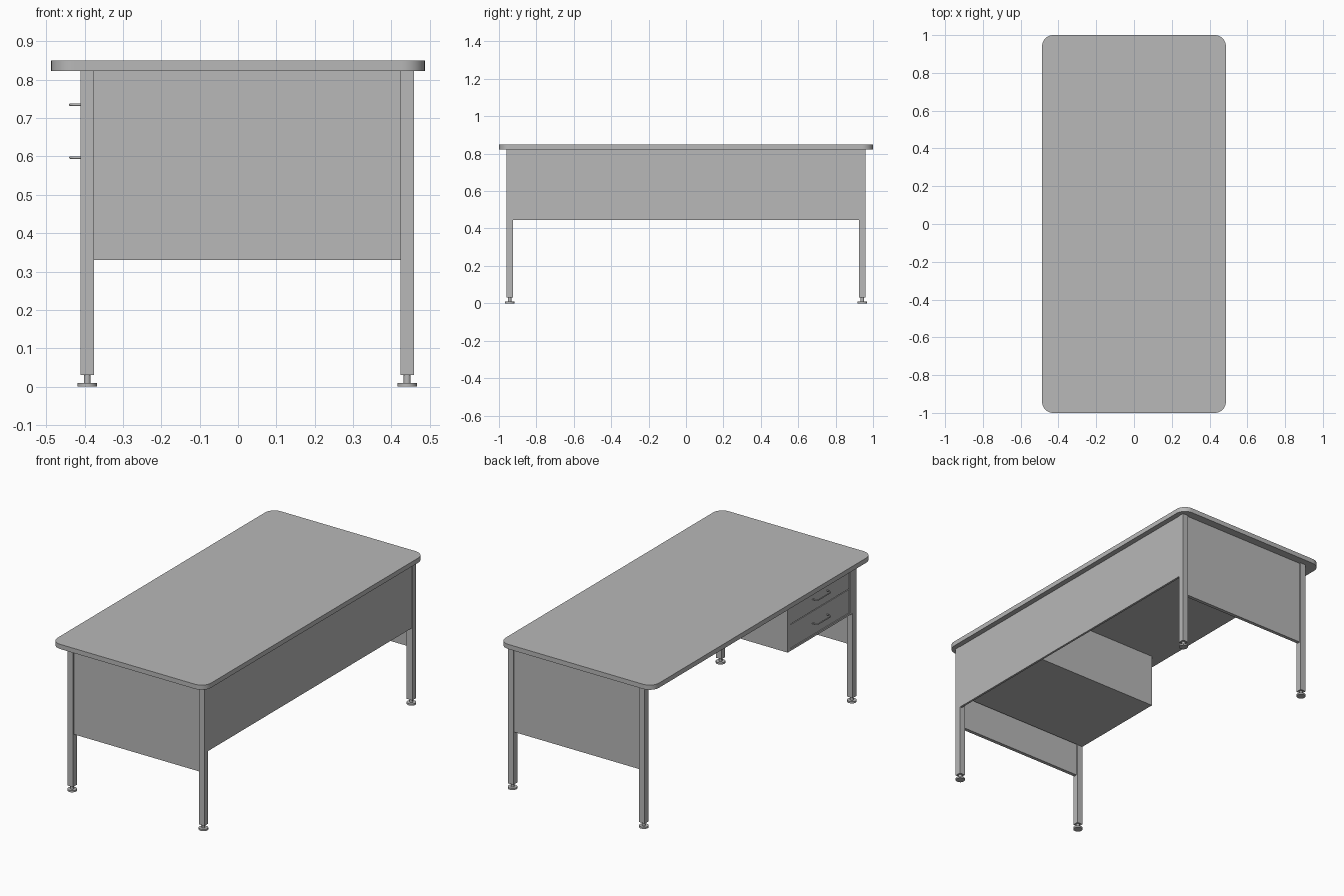
import bpy
import bmesh
import math
from mathutils import Vector

if "Cube" in bpy.data.objects:
    bpy.data.objects.remove(bpy.data.objects["Cube"], do_unlink=True)

grey = bpy.data.materials.new("desk_grey")
grey.use_nodes = True
colour = (0.48, 0.48, 0.48, 1)
grey.diffuse_color = colour
grey.node_tree.nodes["Principled BSDF"].inputs["Base Color"].default_value = colour


def finish(bm, name, smooth=False):
    """Turn a bmesh into a named grey object."""
    bmesh.ops.recalc_face_normals(bm, faces=bm.faces)
    mesh = bpy.data.meshes.new(name)
    bm.to_mesh(mesh)
    bm.free()
    mesh.materials.append(grey)
    obj = bpy.data.objects.new(name, mesh)
    bpy.context.collection.objects.link(obj)
    if smooth:
        bpy.ops.object.select_all(action='DESELECT')
        obj.select_set(True)
        bpy.context.view_layer.objects.active = obj
        bpy.ops.object.shade_smooth_by_angle(angle=math.radians(35))
    return obj


def add_box(bm, low, high):
    low, high = Vector(low), Vector(high)
    verts = bmesh.ops.create_cube(bm, size=1)["verts"]
    for v in verts:
        v.co = (low + high) / 2 + v.co * (high - low)


def box(name, low, high):
    bm = bmesh.new()
    add_box(bm, low, high)
    return finish(bm, name)


def add_cylinder(bm, x, y, radius, z0, z1):
    verts = bmesh.ops.create_cone(bm, cap_ends=True, segments=24, radius1=radius,
                                  radius2=radius, depth=z1 - z0)["verts"]
    bmesh.ops.translate(bm, verts=verts, vec=(x, y, (z0 + z1) / 2))


# Tabletop with rounded corners
TOP_Z, UNDER_Z = 0.85, 0.823
bm = bmesh.new()
add_box(bm, (-0.487, -1, UNDER_Z), (0.487, 1, TOP_Z))
uprights = [e for e in bm.edges if abs(e.verts[0].co.z - e.verts[1].co.z) > 0.01]
bmesh.ops.bevel(bm, geom=uprights, offset=0.06, segments=10, profile=0.5, affect='EDGES')
finish(bm, "tabletop", smooth=True)

# Square legs with levelling feet
HALF = 0.0175
LEG_X = {"right": -0.393, "left": 0.441}
LEG_Y = {"front": -0.943, "back": 0.943}
for side, x in LEG_X.items():
    for end, y in LEG_Y.items():
        box(f"{end}_{side}_leg", (x - HALF, y - HALF, 0.03), (x + HALF, y + HALF, UNDER_Z))
        bm = bmesh.new()
        add_cylinder(bm, x, y, 0.025, 0, 0.01)
        add_cylinder(bm, x, y, 0.009, 0.01, 0.03)
        finish(bm, f"{end}_{side}_foot", smooth=True)

# End panels between each pair of legs
inner_low, inner_high = LEG_X["right"] + HALF, LEG_X["left"] - HALF
for end, y in LEG_Y.items():
    box(f"{end}_panel", (inner_low, y - 0.01, 0.33), (inner_high, y + 0.01, UNDER_Z))

# Long modesty panel
outer = LEG_X["left"] + HALF - 0.002
leg_inside = LEG_Y["back"] - HALF
box("modesty_panel", (outer - 0.012, -leg_inside, 0.445), (outer, leg_inside, UNDER_Z))

# Drawer cabinet: sides, floor, divider and back make an open case
FRONT_X, BACK_X = -0.41, outer - 0.012
Y0, Y1, FLOOR = -0.925, -0.337, 0.516
WALL = 0.024
bm = bmesh.new()
for y in (Y0, Y1 - WALL):
    add_box(bm, (FRONT_X, y, FLOOR), (BACK_X, y + WALL, UNDER_Z))
add_box(bm, (FRONT_X, Y0 + WALL, FLOOR), (BACK_X, Y1 - WALL, FLOOR + 0.012))
add_box(bm, (FRONT_X, Y0 + WALL, UNDER_Z - 0.012), (BACK_X, Y1 - WALL, UNDER_Z))
add_box(bm, (BACK_X - 0.012, Y0 + WALL, FLOOR + 0.012), (BACK_X, Y1 - WALL, UNDER_Z - 0.012))
finish(bm, "drawer_cabinet")

# Drawers with bent wire pulls
mid_y = (Y0 + Y1) / 2
for name, z0, z1, pull_z in (("lower", 0.53, 0.664, 0.597), ("upper", 0.668, 0.809, 0.735)):
    box(f"{name}_drawer", (FRONT_X + 0.003, Y0 + WALL + 0.002, z0),
        (BACK_X - 0.03, Y1 - WALL - 0.002, z1))
    curve = bpy.data.curves.new(f"{name}_pull", 'CURVE')
    curve.dimensions = '3D'
    curve.bevel_depth = 0.0035
    curve.bevel_resolution = 2
    curve.use_fill_caps = True
    path = [(FRONT_X + 0.004, -0.065), (-0.426, -0.065), (-0.434, -0.06), (-0.437, -0.052)]
    path += [(x, -dy) for x, dy in reversed(path)]
    spline = curve.splines.new('POLY')
    spline.points.add(len(path) - 1)
    for point, (x, dy) in zip(spline.points, path):
        point.co = (x, mid_y + dy, pull_z, 1)
    curve.materials.append(grey)
    pull = bpy.data.objects.new(f"{name}_pull", curve)
    bpy.context.collection.objects.link(pull)
